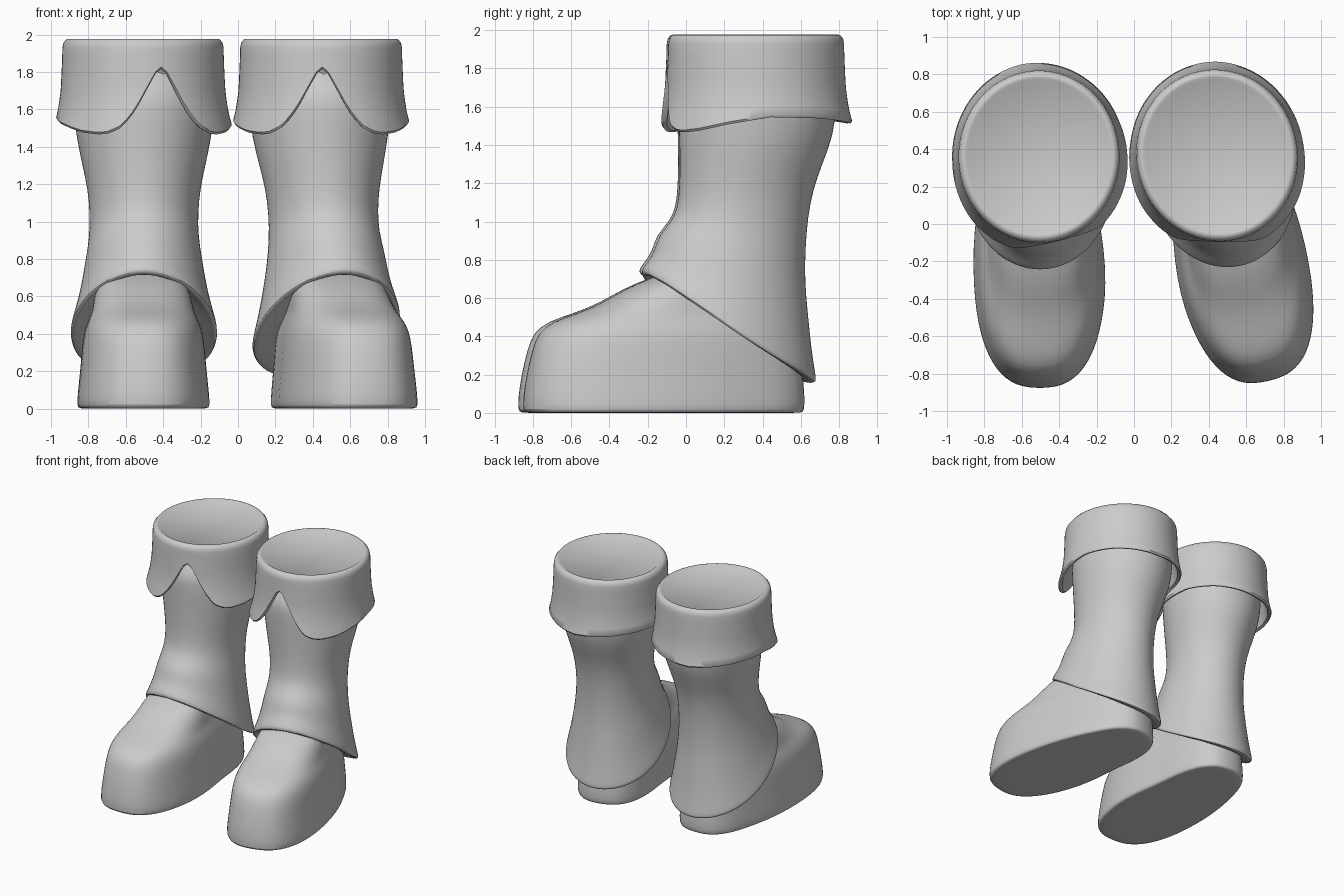
import bpy, bmesh
from math import sin, cos, pi, radians, exp, degrees, copysign
from mathutils import Matrix, Vector

if "Cube" in bpy.data.objects:
    bpy.data.objects.remove(bpy.data.objects["Cube"])


def interp(table, x):
    """Smooth-ish interpolation in a list of (x, value) sorted by x."""
    if x <= table[0][0]:
        return table[0][1]
    for (x0, v0), (x1, v1) in zip(table, table[1:]):
        if x <= x1:
            return v0 + (v1 - v0) * (x - x0) / (x1 - x0)
    return table[-1][1]


def loft(name, rings, matrix, subdiv):
    """Skin a stack of equal-length rings, cap both ends."""
    bm = bmesh.new()
    loops = [[bm.verts.new(matrix @ Vector(p)) for p in ring] for ring in rings]
    n = len(loops[0])
    for a, b in zip(loops, loops[1:]):
        for i in range(n):
            bm.faces.new((a[i], a[(i + 1) % n], b[(i + 1) % n], b[i]))
    bm.faces.new(loops[0])
    bm.faces.new(loops[-1])
    bmesh.ops.recalc_face_normals(bm, faces=bm.faces)
    mesh = bpy.data.meshes.new(name)
    bm.to_mesh(mesh)
    bm.free()
    ob = bpy.data.objects.new(name, mesh)
    bpy.context.collection.objects.link(ob)
    if subdiv:
        mod = ob.modifiers.new("smooth", 'SUBSURF')
        mod.levels = mod.render_levels = subdiv
    bpy.ops.object.select_all(action='DESELECT')
    ob.select_set(True)
    bpy.context.view_layer.objects.active = ob
    bpy.ops.object.shade_smooth_by_angle(angle=radians(50))
    return ob


def power(v, e):
    return copysign(abs(v) ** e, v)


# Foot: z, front y, back y, half width
FOOT = [(0.0, -0.80, 0.53, 0.28), (0.0, -0.865, 0.60, 0.35), (0.012, -0.88, 0.612, 0.36),
        (0.08, -0.88, 0.615, 0.357), (0.2, -0.862, 0.605, 0.343), (0.33, -0.832, 0.59, 0.333),
        (0.42, -0.80, 0.57, 0.32), (0.48, -0.72, 0.55, 0.295), (0.52, -0.59, 0.53, 0.28),
        (0.575, -0.45, 0.51, 0.275), (0.65, -0.33, 0.49, 0.262), (0.70, -0.20, 0.46, 0.24),
        (0.76, -0.06, 0.44, 0.2)]


def foot_rings(n=36):
    rings = []
    for z, yf, yb, hw in FOOT:
        ring = []
        for i in range(n):
            a = 2 * pi * i / n
            y = (yf + yb) / 2 + (yb - yf) / 2 * power(sin(a), 2 / 2.6)
            x = hw * power(cos(a), 2 / 2.6)
            x *= 1 - 0.10 * min(1, max(0, (y + 0.1) / 0.4))      # narrower heel
            if x > 0:
                x *= 1 - 0.09 * exp(-((y - 0.05) / 0.2) ** 2)    # inner arch
            ring.append((x, y, z))
        rings.append(ring)
    return rings


# Shaft: front y, front z, back y, back z, half width, sag at the sides
SHAFT = [(-0.05, 1.85, 0.79, 1.85, 0.39, 0), (-0.048, 1.6, 0.785, 1.6, 0.38, 0),
         (-0.045, 1.45, 0.77, 1.45, 0.362, 0), (-0.042, 1.3, 0.71, 1.3, 0.33, 0),
         (-0.045, 1.18, 0.662, 1.17, 0.302, 0), (-0.055, 1.07, 0.633, 1.02, 0.29, 0),
         (-0.09, 1.0, 0.62, 0.85, 0.292, 0), (-0.155, 0.93, 0.617, 0.68, 0.312, 0.01),
         (-0.172, 0.87, 0.635, 0.5, 0.333, 0.02), (-0.2, 0.81, 0.65, 0.34, 0.358, 0.03),
         (-0.245, 0.76, 0.672, 0.2, 0.39, 0.05), (-0.247, 0.735, 0.677, 0.17, 0.395, 0.05),
         (-0.23, 0.718, 0.668, 0.155, 0.386, 0.05), (-0.20, 0.715, 0.64, 0.155, 0.365, 0.05),
         (-0.14, 0.75, 0.57, 0.2, 0.30, 0.04)]


def shaft_rings(n=36):
    rings = []
    for yf, zf, yb, zb, hw, sag in SHAFT:
        ring = []
        for i in range(n):
            a = 2 * pi * i / n
            t = (1 + sin(a)) / 2
            ring.append((hw * cos(a), yf + (yb - yf) * t,
                         zf + (zb - zf) * t - sag * cos(a) ** 2))
        rings.append(ring)
    return rings


# Cuff: hem height by angle from the notch, and flare by height
HEM = [(0, 1.815), (4, 1.79), (10, 1.71), (16, 1.625), (22, 1.55), (28, 1.50), (35, 1.472),
       (42, 1.465), (55, 1.475), (75, 1.51), (100, 1.545), (130, 1.54), (180, 1.512)]
FLARE = [(1.45, 0.056), (1.5, 0.05), (1.55, 0.036), (1.6, 0.024), (1.7, 0.01), (1.85, 0.003), (1.95, 0)]


def cuff_rings(n=90):
    def ring(height, inset):
        pts = []
        for i in range(n):
            a = 360 * i / n
            hem = interp(HEM, min(a, 360 - a))
            z = height(hem)
            r = interp(FLARE, z) - inset
            b = radians(a - 90 + 13)
            pts.append(((0.43 + r) * cos(b) - 0.005, 0.36 + (0.46 + r) * sin(b), z))
        return pts

    rings = [ring(lambda h, z=z: z, d) for z, d in
             [(1.965, 0.055), (1.977, 0.04), (1.975, 0.02), (1.955, 0.004)]]
    for k in range(9):
        rings.append(ring(lambda h, t=k / 8: 1.93 + (h + 0.012 - 1.93) * t, 0))
    rings.append(ring(lambda h: h, 0.012))
    rings.append(ring(lambda h: h + 0.008, 0.032))
    for t in (0.3, 0.6, 1):
        rings.append(ring(lambda h, t=t: h + (1.87 - h) * t, 0.036))
    return rings


# Left boot points straight ahead; right one is mirrored and turned outwards
pivot = Matrix.Translation((0, -0.37, 0))
left = Matrix.Translation((-0.503, 0, 0))
right = (Matrix.Translation((0.437, 0.375, 0)) @ Matrix.Rotation(radians(13), 4, 'Z')
         @ Matrix.Diagonal((-1, 1, 1, 1)) @ pivot)
for side, m in (("left", left), ("right", right)):
    loft(side + "_foot", foot_rings(), m, 1)
    loft(side + "_shaft", shaft_rings(), m, 1)
    loft(side + "_cuff", cuff_rings(), m, 0)
